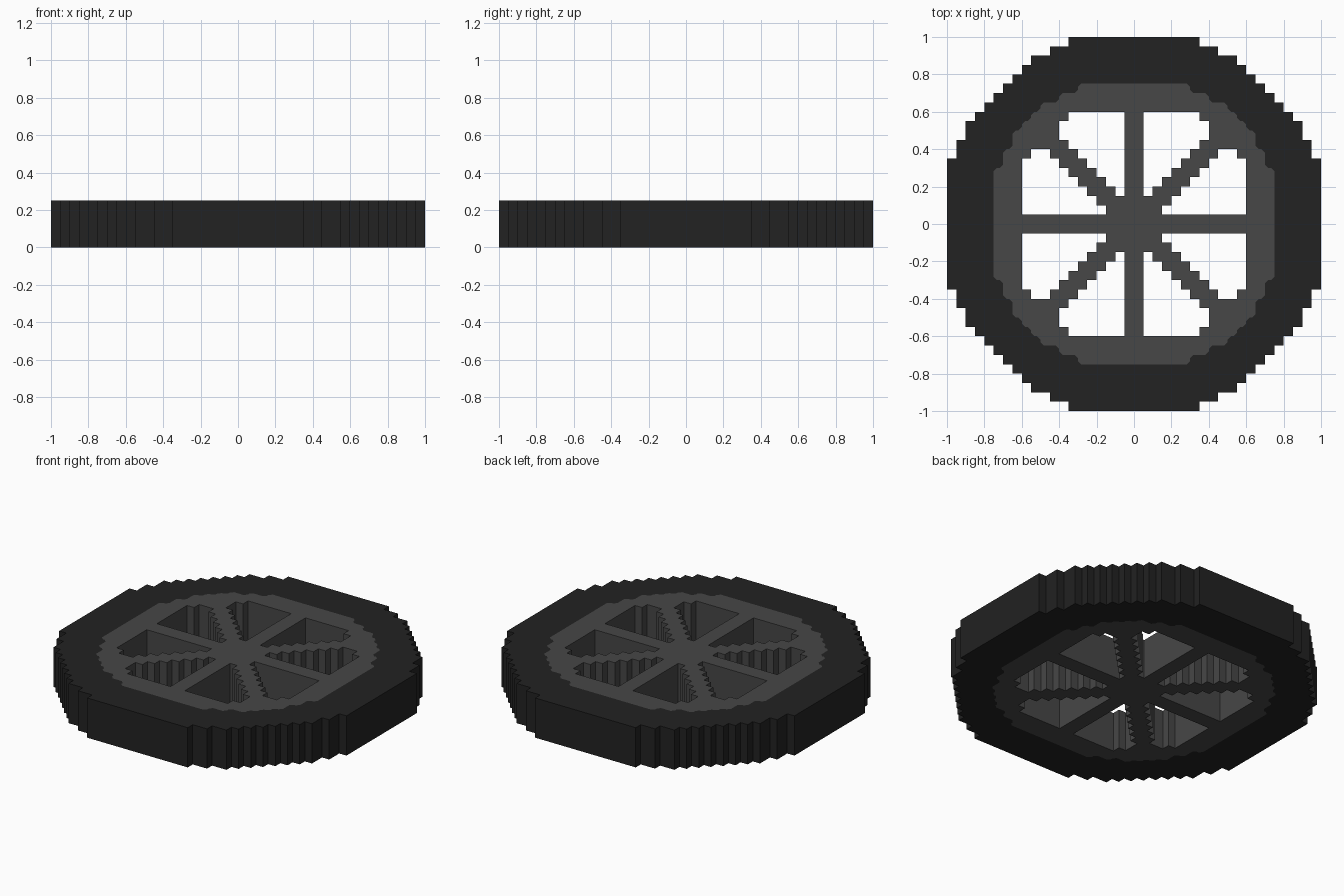
import bpy, bmesh
from mathutils import Vector

if "Cube" in bpy.data.objects:
    bpy.data.objects.remove(bpy.data.objects["Cube"])

HEIGHT = 0.25


def material(name, value):
    m = bpy.data.materials.new(name)
    m.diffuse_color = (value, value, value, 1)
    m.use_nodes = True
    m.node_tree.nodes["Principled BSDF"].inputs["Base Color"].default_value = m.diffuse_color
    return m


def stepped_ring(corners):
    """Closed counter-clockwise staircase outline from one octant of outer corners."""
    corners = corners + [(y, x) for x, y in reversed(corners)]
    quarter = [corners[0]]
    for (x0, y0), (x1, y1) in zip(corners, corners[1:]):
        quarter += [(x1, y0), (x1, y1)]
    loop = []
    for _ in range(4):
        loop += quarter
        quarter = [(-y, x) for x, y in quarter]
    return loop


def chamfer(loop, d):
    """Cut every corner of an outline by distance d."""
    out = []
    for i, p in enumerate(loop):
        p = Vector(p)
        for q in (loop[i - 1], loop[(i + 1) % len(loop)]):
            out.append(tuple(p + (Vector(q) - p).normalized() * d))
    return out


def build(name, loops, walled, mat):
    """Slab between z = 0 and HEIGHT; 'walled' tells which outlines get side walls."""
    bm = bmesh.new()
    rings = []
    for z, up in ((0, -1), (HEIGHT, 1)):
        edges, level = [], []
        for loop in loops:
            vs = [bm.verts.new((x, y, z)) for x, y in loop]
            edges += [bm.edges.new((vs[i - 1], vs[i])) for i in range(len(vs))]
            level.append(vs)
        res = bmesh.ops.triangle_fill(bm, use_beauty=True, use_dissolve=False,
                                      edges=edges, normal=(0, 0, up))
        for f in res["geom"]:
            if isinstance(f, bmesh.types.BMFace):
                f.normal_update()
                if f.normal.z * up < 0:
                    f.normal_flip()
        rings.append(level)
    for low, high, wall in zip(rings[0], rings[1], walled):
        if wall:
            for i in range(len(low)):
                bm.faces.new((low[i - 1], low[i], high[i], high[i - 1]))
    me = bpy.data.meshes.new(name)
    bm.to_mesh(me)
    bm.free()
    me.materials.append(mat)
    bpy.context.collection.objects.link(bpy.data.objects.new(name, me))


# Outlines of the tyre and of the rim inside it
tyre_edge = stepped_ring([(1, .35), (.95, .45), (.9, .55), (.85, .6), (.8, .65), (.75, .7)])
rim_edge = chamfer(stepped_ring([(.75, .3), (.7, .4), (.65, .5), (.6, .55)]), 0.018)

# One opening between a straight and a diagonal spoke
opening = [(.15, .05), (.6, .05), (.6, .35), (.55, .35), (.55, .4)]
for k in range(9, 3, -1):
    x = k * 0.05
    opening += [(x, x - .05) , (x, x - .1)]
opening.append((.15, .1))

# Eight openings, wound clockwise so their walls face inward
openings = []
a, b = opening[::-1], [(y, x) for x, y in opening]
for _ in range(4):
    openings += [a, b]
    a, b = [[(-y, x) for x, y in loop] for loop in (a, b)]

build("tyre", [tyre_edge, rim_edge], [True, False], material("black rubber", 0.0160))
build("rim_and_spokes", [rim_edge] + openings, [False] + [True] * 8,
      material("dark grey metal", 0.063))
